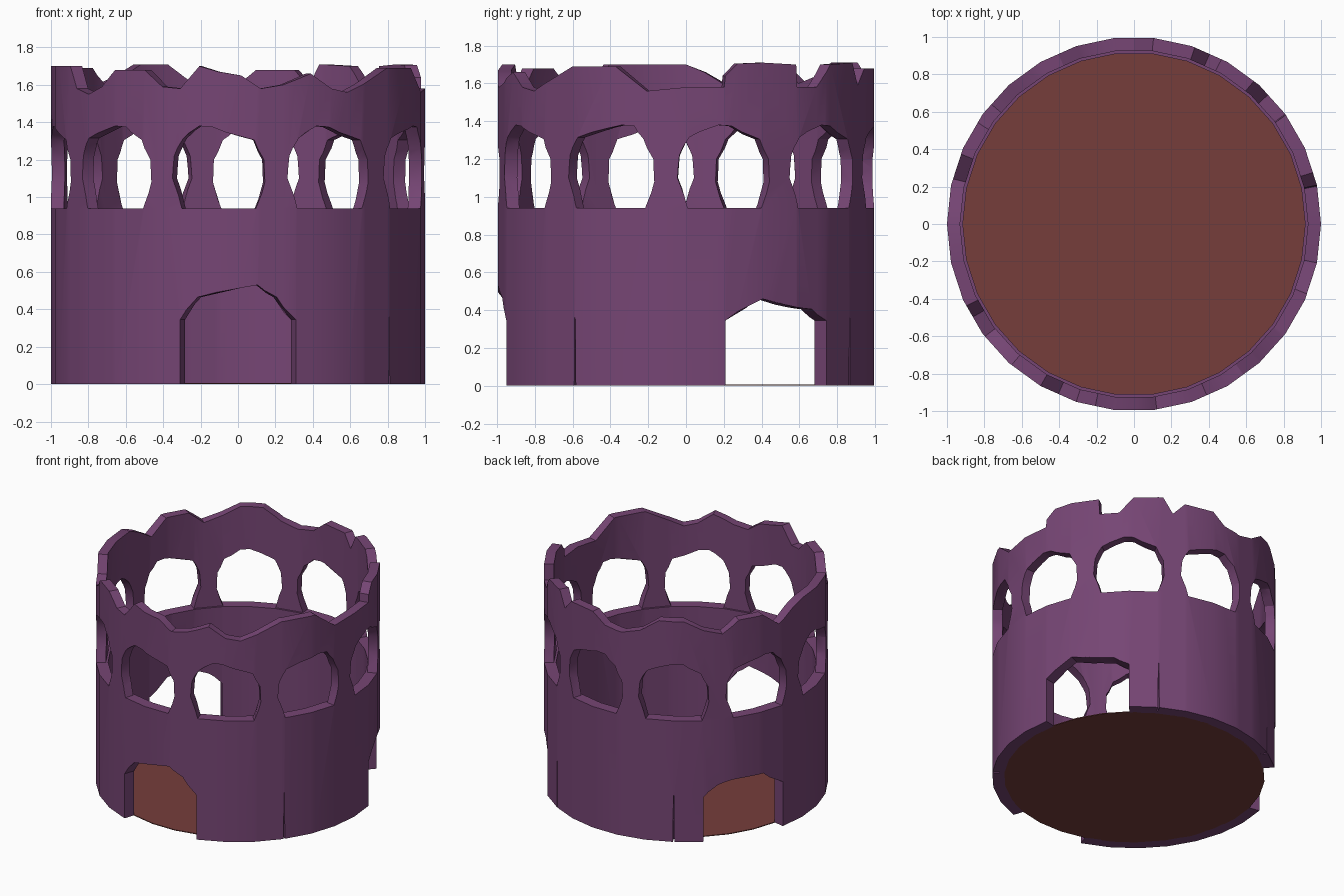
import bpy, bmesh
from math import radians, cos, sin

if "Cube" in bpy.data.objects:
    bpy.data.objects.remove(bpy.data.objects["Cube"])

def material(name, col):
    m = bpy.data.materials.new(name)
    m.diffuse_color = (*col, 1)
    m.use_nodes = True
    m.node_tree.nodes["Principled BSDF"].inputs["Base Color"].default_value = m.diffuse_color
    return m

def make_object(name, bm, mat=None):
    bmesh.ops.recalc_face_normals(bm, faces=bm.faces)
    me = bpy.data.meshes.new(name)
    bm.to_mesh(me)
    bm.free()
    ob = bpy.data.objects.new(name, me)
    bpy.context.collection.objects.link(ob)
    if mat:
        me.materials.append(mat)
    return ob

def facet(R, a, z):
    """Point on a 30-sided ring at angle a (degrees)."""
    r = R * cos(radians(6)) / cos(radians(a % 12 - 6))
    return (r * cos(radians(a)), r * sin(radians(a)), z)

def prism(bm, centre, outline, r0=0.8, r1=1.15):
    """Radial cutter from an outline of (angle offset, z)."""
    rings = [[bm.verts.new((r * cos(radians(centre + d)), r * sin(radians(centre + d)), z))
              for d, z in outline] for r in (r0, r1)]
    bm.faces.new(rings[0])
    bm.faces.new(rings[1])
    n = len(outline)
    for i in range(n):
        j = (i + 1) % n
        bm.faces.new((rings[0][i], rings[0][j], rings[1][j], rings[1][i]))

purple = material("purple_stone", (0.18, 0.06, 0.175))
red = material("red_floor", (0.18, 0.048, 0.044))

# Broken rim: (angle, height) around the tower
rim = [(0, 1.58), (11.7, 1.58), (12, 1.64), (16, 1.705), (24, 1.71), (35.7, 1.70), (36, 1.58),
       (44, 1.58), (50, 1.70), (62, 1.71), (66, 1.59), (71, 1.68), (84, 1.68), (90, 1.60),
       (98, 1.58), (106, 1.62), (114, 1.71), (124, 1.71), (132, 1.64), (140, 1.60),
       (147, 1.69), (158, 1.69), (166, 1.58), (174, 1.66), (180, 1.70), (196, 1.70),
       (206, 1.70), (210, 1.58), (217, 1.55), (223, 1.59), (229, 1.68), (240, 1.68),
       (246, 1.59), (252, 1.58), (258, 1.70), (264, 1.67), (271, 1.65), (277, 1.58),
       (284, 1.60), (293, 1.66), (300, 1.58), (306, 1.56), (313, 1.61), (323, 1.69),
       (338, 1.69), (348, 1.56), (360, 1.58)]

def rim_height(a):
    for (a0, z0), (a1, z1) in zip(rim, rim[1:]):
        if a0 <= a <= a1:
            return z0 + (z1 - z0) * (a - a0) / (a1 - a0)

# Round wall with a small inner ledge under the windows
angles = sorted({a for a, z in rim[:-1]} | set(range(0, 360, 12)))
bm = bmesh.new()
cols = []
for a in angles:
    top = rim_height(a)
    profile = [(1, 0), (1, 0.94), (1, top), (0.93, top), (0.93, 0.94), (0.915, 0.94), (0.915, 0)]
    cols.append([bm.verts.new(facet(r, a, z)) for r, z in profile])
for i, c in enumerate(cols):
    d = cols[(i + 1) % len(cols)]
    for k in range(7):
        m = (k + 1) % 7
        bm.faces.new((c[k], d[k], d[m], c[m]))
wall = make_object("tower_wall", bm, purple)

# Cutters: ten arched windows, three doorways, narrow cracks
bm = bmesh.new()
for i, skew in enumerate([0, 0, 4, 2, 5, -3, 3, -4, -3, 6]):
    prism(bm, 12 + 36 * i, [(-11.5, 0.94), (11.5, 0.94), (14.3, 1.08), (14, 1.2), (11, 1.305),
                            (skew + 2, 1.375), (skew - 2, 1.38), (-11, 1.315), (-14, 1.22), (-14.6, 1.1)])
doors = {270: [(-12.5, 0.465), (6, 0.53), (12, 0.465)],
         30: [(-6, 0.46), (6, 0.415), (12, 0.405)],
         150: [(-12, 0.43), (-6, 0.46), (8, 0.46)]}
for centre, arch in doors.items():
    prism(bm, centre, [(18, -0.1), (18, 0.345)] + arch[::-1] + [(-18, 0.345), (-18, -0.1)])
for a in (-36, 60, 120):
    prism(bm, a, [(-0.35, -0.1), (0.35, -0.1), (0.1, 0.36), (-0.1, 0.36)], 0.95)
cutter = make_object("opening_cutter", bm)
cutter.hide_render = True
cutter.hide_viewport = False

mod = wall.modifiers.new("openings", 'BOOLEAN')
mod.operation = 'DIFFERENCE'
mod.solver = 'EXACT'
mod.object = cutter
bpy.context.view_layer.objects.active = wall
wall.select_set(True)
bpy.ops.object.modifier_apply(modifier=mod.name)
bpy.data.objects.remove(cutter)
bpy.ops.object.shade_smooth_by_angle(angle=radians(30))

# Floor disc
bm = bmesh.new()
ring = [bm.verts.new(facet(0.92, a, 0)) for a in range(0, 360, 12)]
face = bm.faces.new(ring)
out = bmesh.ops.extrude_face_region(bm, geom=[face])
for v in out["geom"]:
    if isinstance(v, bmesh.types.BMVert):
        v.co.z = 0.006
make_object("floor", bm, red)
